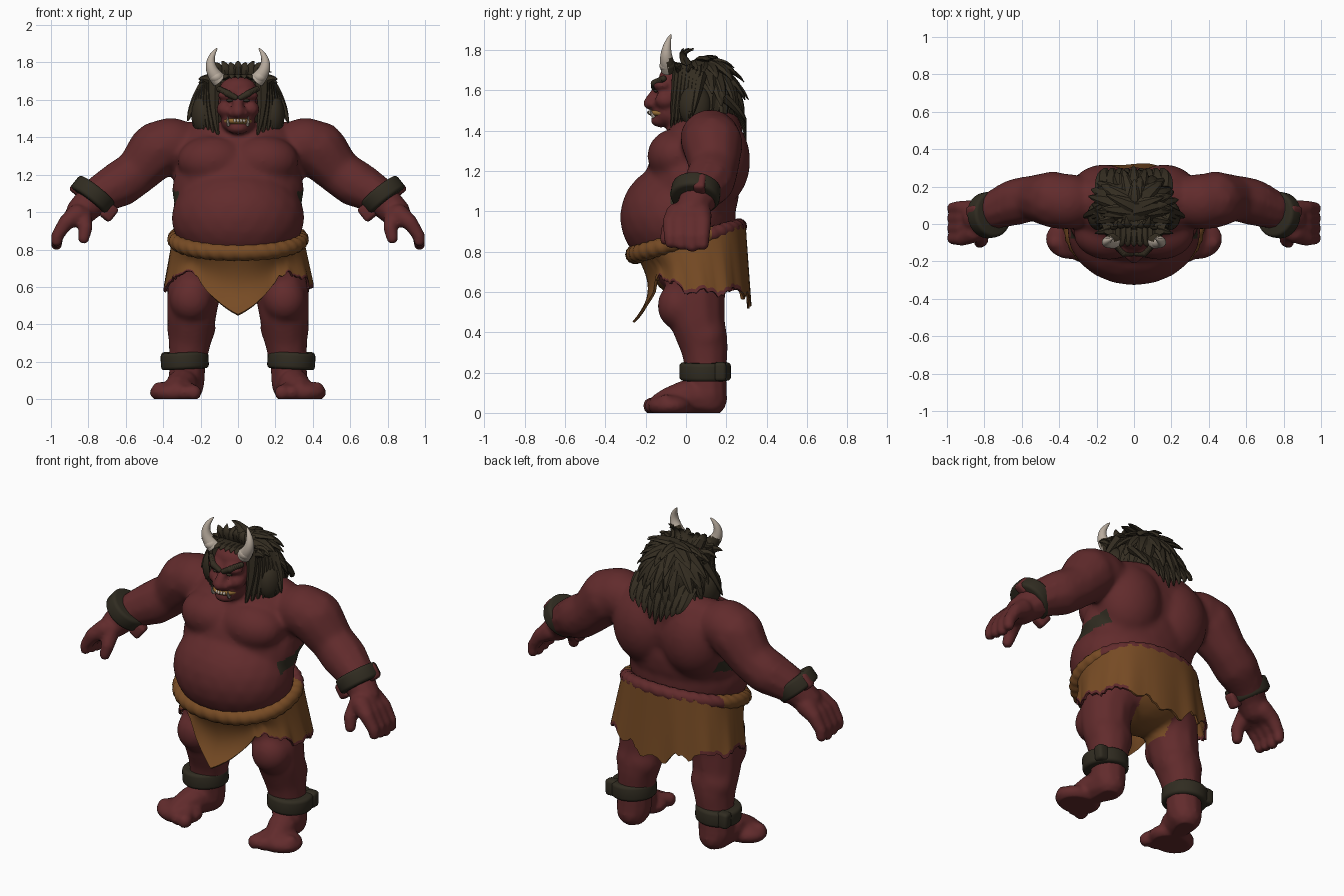
import bpy, bmesh, math, random
from math import sin, cos, pi, radians
from mathutils import Vector, Matrix

random.seed(4)
cube = bpy.data.objects.get("Cube")
if cube:
    bpy.data.objects.remove(cube, do_unlink=True)


def material(name, *rgb):
    m = bpy.data.materials.new(name)
    m.use_nodes = True
    m.diffuse_color = (*rgb, 1)
    m.node_tree.nodes["Principled BSDF"].inputs["Base Color"].default_value = (*rgb, 1)
    return m


SKIN = material("red skin", .12, .024, .025)
CLOTH = material("brown hide", .185, .071, .018)
HAIR = material("dark hair", .034, .026, .015)
BAND = material("dark leather", .03, .025, .015)
HORN = material("pale horn", .48, .41, .34)
GUM = material("yellow gum", .3, .15, .035)


def finish(name, bm, mats, angle=50, mods=()):
    bmesh.ops.recalc_face_normals(bm, faces=bm.faces[:])
    mesh = bpy.data.meshes.new(name)
    bm.to_mesh(mesh)
    bm.free()
    ob = bpy.data.objects.new(name, mesh)
    bpy.context.collection.objects.link(ob)
    for m in mats:
        mesh.materials.append(m)
    bpy.ops.object.select_all(action='DESELECT')
    ob.select_set(True)
    bpy.context.view_layer.objects.active = ob
    apply_mods(ob, mods)
    bpy.ops.object.shade_smooth_by_angle(angle=radians(angle))
    return ob


def apply_mods(ob, mods):
    for kind, settings in mods:
        mod = ob.modifiers.new(kind.lower(), kind)
        for key, value in settings.items():
            setattr(mod, key, value)
        bpy.ops.object.modifier_apply(modifier=mod.name)


def blob(bm, center, size, pair=False, sub=3):
    for s in (1, -1) if pair else (1,):
        place = Matrix.Translation((center[0] * s, center[1], center[2]))
        bmesh.ops.create_icosphere(bm, subdivisions=sub, radius=1,
                                   matrix=place @ Matrix.Diagonal((*size, 1)))


def chain(bm, points, pair=True, steps=6):
    """Row of overlapping balls through (x, y, z, radius) points."""
    for p, q in zip(points, points[1:]):
        for i in range(steps + 1):
            x, y, z, r = Vector(p).lerp(Vector(q), i / steps)
            blob(bm, (x, y, z), (r, r, r), pair, 2)


def bridge(bm, rings, loop=False):
    rows = [[bm.verts.new(p) for p in ring] for ring in rings]
    n = len(rows[0])
    pairs = list(zip(rows, rows[1:])) + ([(rows[-1], rows[0])] if loop else [])
    faces = [[bm.faces.new((a[i], a[(i + 1) % n], b[(i + 1) % n], b[i])) for i in range(n)]
             for a, b in pairs]
    return faces, rows


def spike(bm, a, b, c, width, out, flat=.5, n=6, sides=6):
    """Curved tapering lock or horn along a three point curve."""
    a, b, c, out = Vector(a), Vector(b), Vector(c), Vector(out)
    rings = []
    for k in range(n + 1):
        u = k / n
        p = a * (1 - u) ** 2 + b * 2 * u * (1 - u) + c * u * u
        t = ((b - a) * (1 - u) + (c - b) * u).normalized()
        side = t.cross(out).normalized()
        up = side.cross(t)
        r = width * (1 - u * .97) ** .7
        rings.append([p + side * cos(j * 2 * pi / sides) * r + up * sin(j * 2 * pi / sides) * r * flat
                      for j in range(sides)])
    rows = bridge(bm, rings)[1]
    bm.faces.new(rows[0])
    bm.faces.new(rows[-1])


# Body: torso masses
bm = bmesh.new()
blob(bm, (0, -.04, .97), (.358, .289, .275))
blob(bm, (0, .03, 1.12), (.355, .238, .29))
blob(bm, (0, .08, 1.28), (.35, .2, .25))
blob(bm, (0, .13, 1.4), (.35, .15, .12))
blob(bm, (0, .05, .75), (.33, .24, .2))
blob(bm, (.135, -.05, 1.275), (.19, .143, .135), True)
blob(bm, (.16, .135, 1.25), (.2, .185, .24), True)
blob(bm, (.36, .12, 1.36), (.17, .15, .145), True)
# Arms and hands
chain(bm, [(.36, .12, 1.36, .14), (.43, .13, 1.335, .157), (.535, .14, 1.215, .125),
           (.625, .12, 1.155, .13), (.73, .08, 1.1, .107), (.79, .05, 1.05, .09), (.84, .03, 1.0, .082)])
for i in range(4):
    y = .085 - .054 * i
    chain(bm, [(.86, y * .7 + .01, .985, .06), (.92, y, .945, .042),
               (.966, y, .875, .034), (.97, y, .825 + .01 * abs(i - 1), .031)])
chain(bm, [(.83, -.03, .985, .052), (.815, -.085, .915, .039), (.825, -.1, .86, .032)])
# Legs and feet
chain(bm, [(.19, .06, .72, .17), (.235, .045, .58, .15), (.247, .055, .46, .14),
           (.255, .09, .33, .122), (.27, .1, .2, .102), (.275, .105, .09, .1)])
blob(bm, (.25, -.035, .53), (.115, .108, .12), True)
blob(bm, (.25, .1, .38), (.133, .105, .12), True)
chain(bm, [(.275, .115, .07, .092), (.3, 0, .08, .085), (.325, -.08, .06, .07), (.33, -.13, .045, .055)])
blob(bm, (.335, -.08, .035), (.138, .11, .062), True)
for i in range(5):
    chain(bm, [(.27 + .037 * i, -.1, .05, .045), (.237 + .051 * i, -.172 + .01 * i * i / 2, .035, .043 - .003 * i)])
# Neck and head
chain(bm, [(0, .1, 1.4, .14), (0, .03, 1.55, .11)], False)
blob(bm, (0, 0, 1.59), (.115, .125, .125))
blob(bm, (0, -.06, 1.66), (.1, .075, .065))
blob(bm, (0, -.07, 1.49), (.093, .1, .078))
blob(bm, (0, -.125, 1.45), (.06, .05, .035))
blob(bm, (.05, -.115, 1.625), (.06, .05, .032), True)
blob(bm, (.07, -.1, 1.55), (.045, .055, .045), True)
blob(bm, (.028, -.165, 1.53), (.028, .028, .024), True)
chain(bm, [(0, -.14, 1.6, .027), (0, -.182, 1.535, .033)], False)
body = finish("body", bm, [SKIN, BAND, CLOTH], 80, [
    ('REMESH', dict(mode='VOXEL', voxel_size=.012)), ('SMOOTH', dict(factor=.5, iterations=4))])
# Soften the muscles, keeping face, hands and feet crisp
trunk = body.vertex_groups.new(name="trunk")
trunk.add([v.index for v in body.data.vertices
           if .24 < v.co.z < 1.52 and abs(v.co.x) < .72
           and not (v.co.z > 1.38 and abs(v.co.x) < .15)], 1, 'REPLACE')
apply_mods(body, [('SMOOTH', dict(factor=.5, iterations=22, vertex_group="trunk"))])
for v in body.data.vertices:
    v.co.z = max(v.co.z, 0)
for f in body.data.polygons:
    x, y, z = f.center
    if .27 < abs(x) < .37 and -.075 < y < .16 and 1.05 < z - .15 * y < 1.12:
        f.material_index = 1
    elif abs(x) < .12 and .52 < z < .72:
        f.material_index = 2

# Mouth, teeth, brows and eyes
bm = bmesh.new()
blob(bm, (0, -.085, 1.487), (.082, .104, .028))
finish("mouth", bm, [GUM])
bm = bmesh.new()
for i in range(-1, 3):
    blob(bm, (i * .016, -.184 + abs(i) * .003, 1.489), (.008, .009, .01), sub=2)
for s in (1, -1):
    spike(bm, (s * .052, -.158, 1.465), (s * .056, -.18, 1.485), (s * .054, -.172, 1.515), .01, (0, -1, 0), 1)
finish("teeth", bm, [HORN])
bm = bmesh.new()
chain(bm, [(.014, -.158, 1.612, .015), (.055, -.156, 1.634, .019), (.1, -.112, 1.657, .016)])
blob(bm, (.045, -.148, 1.597), (.018, .012, .008), True)
finish("brows_and_eyes", bm, [HAIR], 80)

# Horns, with dark roots behind
for s, label in ((1, "left"), (-1, "right")):
    bm = bmesh.new()
    spike(bm, (s * .1, -.085, 1.705), (s * .186, -.115, 1.79), (s * .112, -.075, 1.875), .041,
          (0, -1, 0), 1, 14, 16)
    blob(bm, (s * .115, -.09, 1.722), (.04, .042, .034))
    for f in bm.faces:
        c = f.calc_center_median()
        f.material_index = int(c.y > -.09 and c.z < 1.765)
    finish(label + "_horn", bm, [HORN, HAIR], 60)

# Mane: core mass, layered locks and framing strands
bm = bmesh.new()
core, size = Vector((0, .085, 1.57)), Vector((.185, .165, .19))
blob(bm, core, size)
blob(bm, (.185, .045, 1.52), (.065, .08, .11), True)
for el, count in ((75, 5), (52, 8), (30, 11), (8, 12), (-14, 13), (-36, 12)):
    for i in range(count):
        az = radians(-115 + 230 * (i + random.uniform(.2, .8)) / count)
        e = radians(el + random.uniform(-8, 8))
        d = Vector((sin(az) * cos(e), cos(az) * cos(e), sin(e)))
        p = core + Vector([d[k] * size[k] for k in range(3)])
        down = Vector((.6 * sin(az) * abs(sin(az)), .1, -1))
        down = (down - d * down.dot(d)).normalized()
        length = random.uniform(.1, .15)
        spike(bm, p - d * .025 - down * .04, p + d * .025 + down * length * .4,
              p + d * random.uniform(-.01, .03) + down * length, random.uniform(.04, .055), d)
# Long tapering locks down the nape
for i in range(-4, 5):
    x = i * .04
    spike(bm, (x, .19, 1.56), (x * 1.1, .29, 1.48), (x * .9, .298, 1.34 + .025 * abs(i)), .05, (0, 1, 0))
for s in (1, -1):
    for i in range(7):
        y = -.055 + .018 * i
        spike(bm, (s * (.125 + .008 * i), y + .02, 1.73 - .01 * i), (s * (.145 + .017 * i), y, 1.57),
              (s * (.1 + .028 * i), y - .02, 1.375 + .016 * i + random.uniform(0, .02)),
              .042, (s * .4, -1, 0), .7, 8)
    for i in range(3):
        spike(bm, (s * .11, -.02 + .05 * i, 1.68), (s * .16, -.04 + .05 * i, 1.73),
              (s * .21, -.05 + .06 * i, 1.71 - .02 * i), .04, (0, -1, .3), .7)
for i in range(7):
    x = (i - 3) * .028
    spike(bm, (x, -.02, 1.72), (x * 1.1, -.115, 1.74), (x * 1.3, -.12, 1.715), .03, (0, -1, 1))
    spike(bm, (x, .01, 1.72), (x * 1.2, -.04, 1.79), (x * 1.5, -.01 + .025 * (i % 3), 1.8 + .008 * (i % 2)),
          .035, (0, -1, 1))
finish("mane", bm, [HAIR], 40)


# Loincloth
def power(v, e):
    return math.copysign(abs(v) ** e, v)


HEM = [(0, .45), (10, .505), (20, .57), (30, .65), (37, .68), (52, .65), (65, .64), (78, .58), (90, .61),
       (110, .58), (130, .62), (150, .57), (162, .6), (172, .52), (180, .56)]


def hem_height(t):
    a = min(abs(math.degrees(t)), 179.9)
    for (a0, z0), (a1, z1) in zip(HEM, HEM[1:]):
        if a0 <= a <= a1:
            return z0 + (z1 - z0) * (a - a0) / (a1 - a0)


bm = bmesh.new()
N, ROWS = 120, 14
angles = [-pi + 2 * pi * i / N for i in range(N)]
jag = [random.uniform(-.012, .012) * (abs(a) > .5) for a in angles]
rings = []
for k in range(ROWS + 1):
    v = k / ROWS
    ring = []
    for t, j in zip(angles, jag):
        sx, cy = power(sin(t), .85), power(cos(t), .85)
        front = max(0, cos(t))
        top = Vector((.345 * sx, .025 - .265 * cy, .86 - .075 * cos(t)))
        low = Vector((.393 * sx, .07 - .245 * cy, hem_height(t) + j))
        p = top.lerp(low, v)
        fold = 1 + .015 * v * sin(13 * t)
        p.x *= fold
        p.y = p.y * fold + .035 * front * sin(pi * v)
        p.y -= .085 * v ** 3 * max(0, 1 - abs(p.x) / .18) * (front > 0)
        ring.append(p)
    rings.append(ring)
faces, _ = bridge(bm, rings)
for i, f in enumerate(faces[-1]):
    f.material_index = int(35 < abs(math.degrees(angles[i])) < 140)
finish("loincloth", bm, [CLOTH, SKIN], 50, [('SOLIDIFY', dict(thickness=.012, offset=0))])

# Twisted rope belt, bare toned at the back
bm = bmesh.new()
rings = []
for i in range(160):
    t = 2 * pi * i / 160
    c = Vector((.335 * power(sin(t), .9), .005 - .258 * power(cos(t), .9), .855 - .07 * cos(t)))
    out = Vector((sin(t), -cos(t), 0))
    rings.append([c + (out * cos(a) + Vector((0, 0, 1)) * sin(a)) * (.042 + .004 * cos(t)) * (1 + .06 * cos(2 * a + 34 * t))
                  for a in [2 * pi * j / 14 for j in range(14)]])
bridge(bm, rings, True)
for f in bm.faces:
    f.material_index = int(f.calc_center_median().y > .13)
finish("rope_belt", bm, [CLOTH, SKIN], 80)


# Wrist and ankle cuffs with clasps
def cuff(name, center, axis, radius, height, clasps, clasp_mat):
    bm = bmesh.new()
    turn = Matrix.Translation(center) @ Vector(axis).to_track_quat('Z', 'Y').to_matrix().to_4x4()
    bmesh.ops.create_cone(bm, cap_ends=True, segments=32, radius1=radius, radius2=radius,
                          depth=height, matrix=turn)
    bevel = ('BEVEL', dict(width=.018, segments=3, limit_method='ANGLE'))
    finish(name, bm, [BAND], 50, [bevel])
    bm = bmesh.new()
    for clasp in clasps:
        place = Matrix.Translation(clasp) @ turn.to_3x3().to_4x4()
        bmesh.ops.create_cube(bm, size=1, matrix=place @ Matrix.Diagonal((.06, .07, height * 1.05, 1)))
    finish(name + "_clasp", bm, [clasp_mat], 50, [bevel])


for s, label in ((1, "left"), (-1, "right")):
    cuff(label + "_wrist_cuff", (s * .775, .048, 1.09), (s * .62, -.12, -.78), .123, .085,
         [(s * .69, .03, 1.0), (s * .85, .07, 1.135)], SKIN)
    cuff(label + "_ankle_cuff", (s * .285, .095, .205), (s * .05, 0, 1), .128, .09,
         [(s * .375, .17, .205)], BAND)
